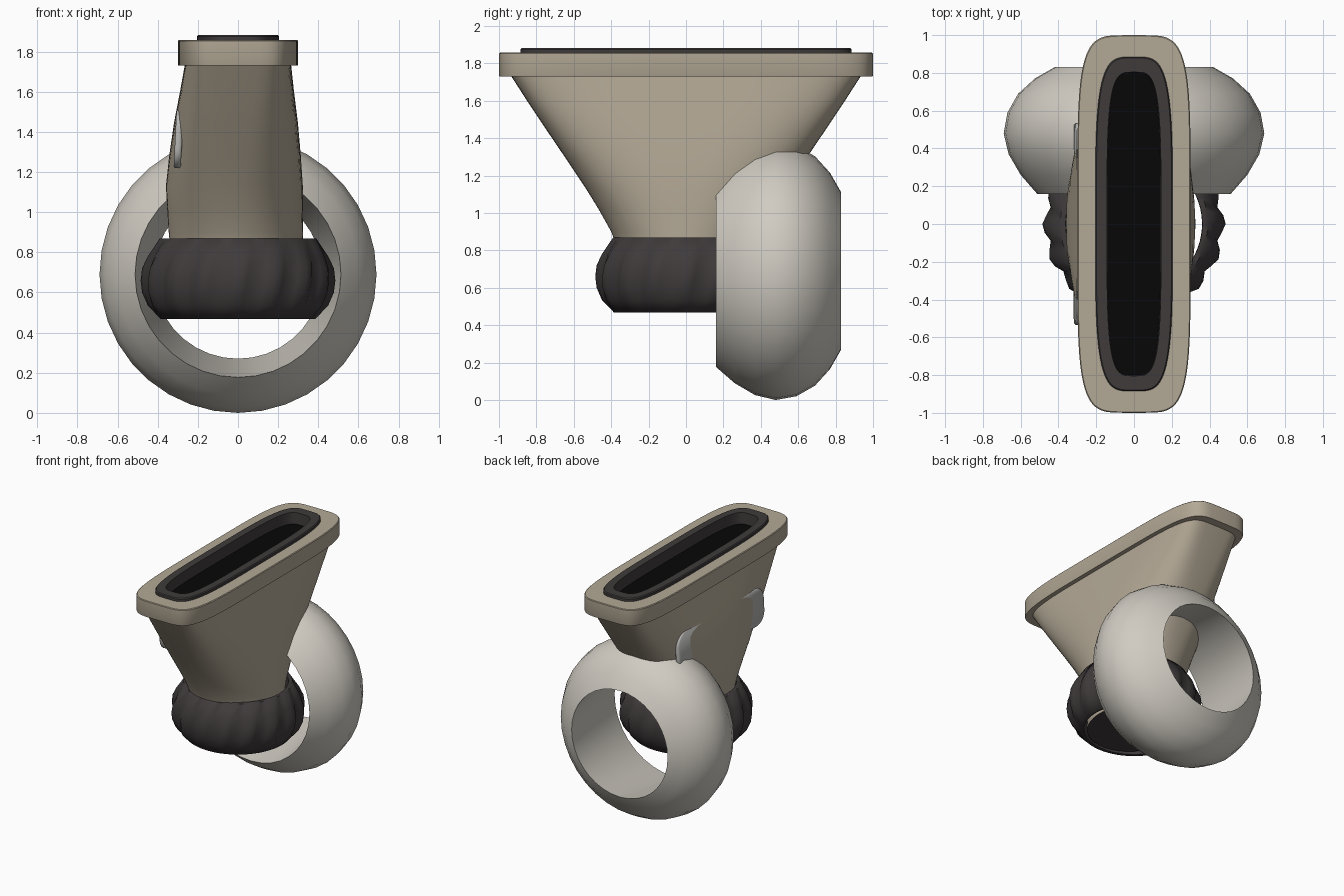
import bpy, bmesh, math

if "Cube" in bpy.data.objects:
    bpy.data.objects.remove(bpy.data.objects["Cube"])


def material(name, r, g, b):
    m = bpy.data.materials.new(name)
    m.diffuse_color = (r, g, b, 1)
    m.use_nodes = True
    m.node_tree.nodes["Principled BSDF"].inputs["Base Color"].default_value = m.diffuse_color
    return m


TAN = material("warm tan", 0.45, 0.393, 0.302)
LIGHT = material("pale grey", 0.63, 0.60, 0.54)
DARK = material("charcoal", 0.05, 0.043, 0.044)
BLACK = material("black", 0.002, 0.002, 0.002)
SILVER = material("silver grey", 0.47, 0.47, 0.46)


def loft(name, rings, mats, closed=False, caps=(False, False), angle=35):
    """Skin equal-length point rings into one object."""
    bm = bmesh.new()
    vs = [[bm.verts.new(p) for p in ring] for ring in rings]
    n = len(vs[0])
    count = len(vs) if closed else len(vs) - 1
    for i in range(count):
        a, b = vs[i], vs[(i + 1) % len(vs)]
        for j in range(n):
            k = (j + 1) % n
            bm.faces.new((a[j], a[k], b[k], b[j]))
    if caps[0]:
        bm.faces.new(vs[0][::-1]).material_index = len(mats) - 1
    if caps[1]:
        bm.faces.new(vs[-1])
    bmesh.ops.recalc_face_normals(bm, faces=bm.faces)
    me = bpy.data.meshes.new(name)
    bm.to_mesh(me)
    bm.free()
    for m in mats:
        me.materials.append(m)
    ob = bpy.data.objects.new(name, me)
    bpy.context.collection.objects.link(ob)
    bpy.ops.object.select_all(action='DESELECT')
    ob.select_set(True)
    bpy.context.view_layer.objects.active = ob
    bpy.ops.object.shade_smooth_by_angle(angle=math.radians(angle))
    return ob


def superellipse(z, cx, rx, ry, n, seg=80):
    pts = []
    for i in range(seg):
        t = 2 * math.pi * i / seg
        c, s = math.cos(t), math.sin(t)
        pts.append((cx + rx * math.copysign(abs(c) ** (2 / n), c),
                    ry * math.copysign(abs(s) ** (2 / n), s), z))
    return pts


# Funnel body, round at the collar and slot-shaped at the mouth
body = [(0.48, 0, 0.32, 0.355, 2), (0.80, -0.005, 0.33, 0.36, 2),
        (0.90, -0.01, 0.335, 0.40, 2.1), (1.02, -0.015, 0.338, 0.467, 2.3),
        (1.13, -0.018, 0.341, 0.535, 2.5), (1.28, -0.015, 0.328, 0.635, 2.9),
        (1.45, -0.01, 0.308, 0.75, 3.5), (1.60, -0.005, 0.284, 0.85, 4.3),
        (1.74, 0, 0.264, 0.94, 5.3)]
loft("funnel_body", [superellipse(*s) for s in body], [TAN, DARK], caps=(True, True))

# Mouth rim
rim = [(1.73, 0.20, 0.80), (1.73, 0.298, 0.998), (1.735, 0.30, 1.0),
       (1.852, 0.30, 1.0), (1.857, 0.295, 0.995), (1.857, 0.15, 0.81)]
loft("mouth_rim", [superellipse(z, 0, x, y, 5) for z, x, y in rim], [TAN])

# Gasket around the slot
gasket = [(1.85, 0.205, 0.885), (1.875, 0.205, 0.885), (1.882, 0.199, 0.879),
          (1.882, 0.143, 0.804), (1.78, 0.140, 0.80)]
loft("slot_gasket", [superellipse(z, 0, x, y, 4) for z, x, y in gasket], [DARK])

# Slot floor
loft("slot_floor", [superellipse(z, 0, 0.143, 0.803, 4) for z in (1.785, 1.793)],
     [BLACK], caps=(True, True))

# Gripped collar: twisted ridges fading out at top and bottom, open centre
collar = [(0.467, 0.36, 0), (0.467, 0.385, 0), (0.535, 0.445, 0.5), (0.60, 0.468, 1),
          (0.66, 0.475, 1), (0.72, 0.468, 1), (0.78, 0.445, 0.5),
          (0.87, 0.39, 0), (0.87, 0.362, 0)]
rings = []
for z, r, amount in collar:
    ring = []
    for i in range(64):
        t = 2 * math.pi * i / 64
        rr = r + amount * (0.010, 0.0, -0.025, -0.008)[i % 4]
        a = t + (z - 0.66) * 0.35
        ring.append((rr * math.cos(a), rr * math.sin(a), z))
    rings.append(ring)
loft("grip_collar", rings, [DARK], closed=True, angle=60)

# Rear ring, domed outside with a tapering hole
profile = [(0.16, 0.513), (0.26, 0.60), (0.37, 0.664), (0.48, 0.69),
           (0.59, 0.67), (0.69, 0.613), (0.77, 0.525), (0.83, 0.42)]
loft("rear_ring", [[(r * math.cos(2 * math.pi * i / 36), y,
                     0.69 + r * math.sin(2 * math.pi * i / 36)) for i in range(36)]
                   for y, r in profile], [LIGHT], closed=True)


# Long rounded badge plate on the left wall; the bulging wall hides its middle
def plate_layer(x, inset, radius=0.10):
    pts = []
    for corner, (sy, sz) in enumerate(((1, 1), (-1, 1), (-1, -1), (1, -1))):
        for i in range(9):
            t = math.pi / 2 * (corner + i / 8)
            y = sy * (0.535 - radius) + (radius - inset) * math.cos(t)
            z = sz * (0.145 - radius) + (radius - inset) * math.sin(t)
            pts.append((x + 0.05 * z, y, 1.365 + z))
    return pts


loft("badge_plate", [plate_layer(-0.278, 0.008), plate_layer(-0.286, 0),
                     plate_layer(-0.307, 0), plate_layer(-0.3135, 0.007)],
     [SILVER], caps=(True, True), angle=50)
